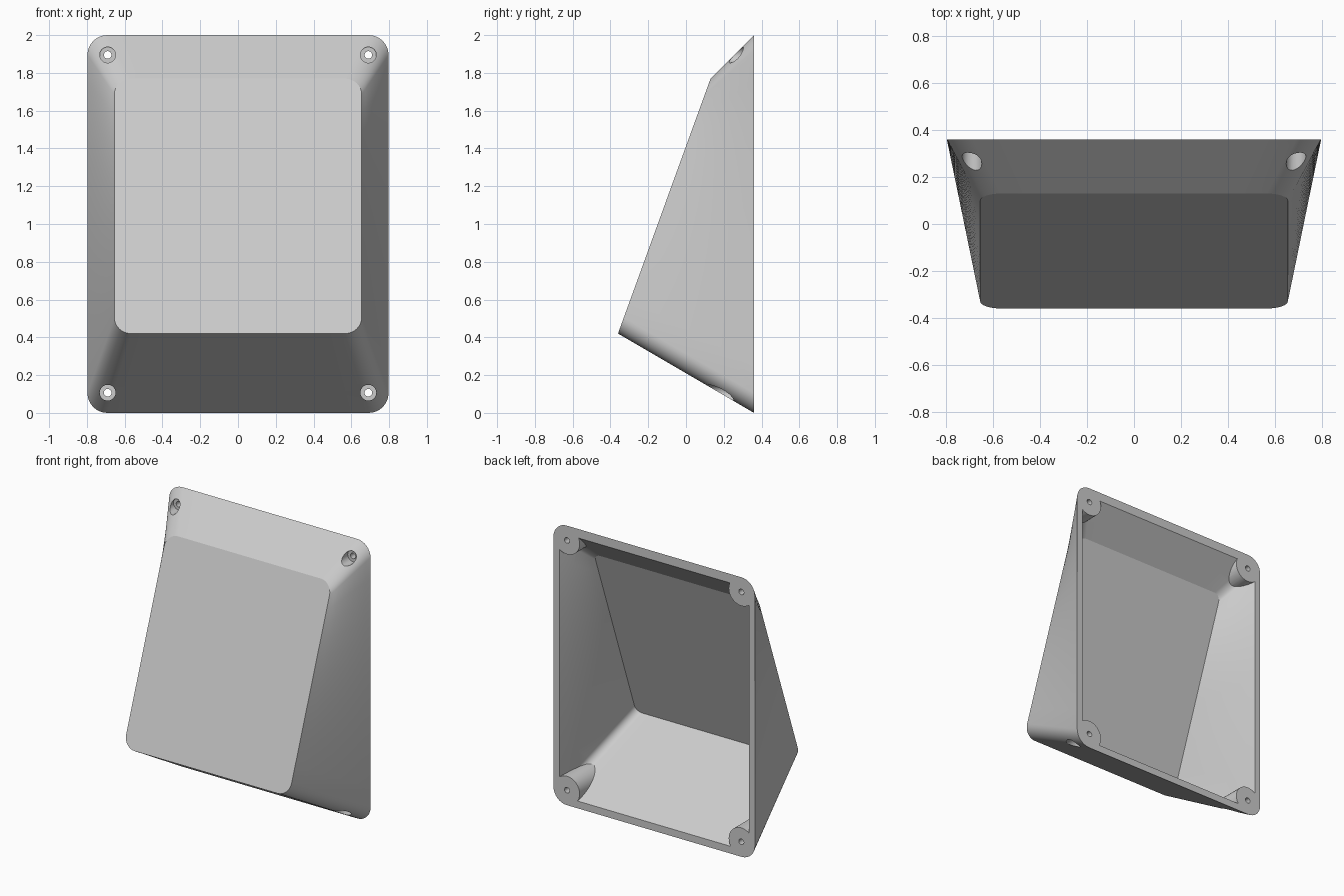
import bpy, bmesh, math
from mathutils import Vector, Matrix

cube = bpy.data.objects.get("Cube")
if cube:
    bpy.data.objects.remove(cube, do_unlink=True)

BACK = 0.36


def rounded_loop(half_width, low, high, radius, arc=8, side=12):
    """Rounded rectangle whose bottom and top edges lie at the (y, z) points low and high."""
    low, high = Vector((0, *low)), Vector((0, *high))
    up = (high - low).normalized()
    height = (high - low).length
    corners = [(half_width - radius, radius, -90), (half_width - radius, height - radius, 0),
               (radius - half_width, height - radius, 90), (radius - half_width, radius, 180)]
    flat = []
    for u, v, start in corners:
        for i in range(arc + 1):
            a = math.radians(start + 90 * i / arc)
            flat.append((Vector((u + radius * math.cos(a), v + radius * math.sin(a))), i == arc))
    points = []
    for i, (p, last) in enumerate(flat):
        q = flat[(i + 1) % len(flat)][0]
        # Straight sides are divided so the twisted walls stay smooth
        points += [p.lerp(q, k / side) for k in range(side)] if last else [p]
    return [low + Vector((p.x, 0, 0)) + up * p.y for p in points]


def finish(bm, name):
    bm.normal_update()
    mesh = bpy.data.meshes.new(name)
    bm.to_mesh(mesh)
    bm.free()
    obj = bpy.data.objects.new(name, mesh)
    bpy.context.scene.collection.objects.link(obj)
    return obj


def loft(name, back, front, lip=0.0, rings=8):
    """Closed solid between two outlines, with an optional straight lip behind the back one."""
    outlines = [[a.lerp(b, r / rings) for a, b in zip(back, front)] for r in range(rings + 1)]
    if lip:
        outlines.insert(0, [a + Vector((0, lip, 0)) for a in back])
    bm = bmesh.new()
    loops = [[bm.verts.new(p) for p in outline] for outline in outlines]
    n = len(back)
    for a, b in zip(loops, loops[1:]):
        for i in range(n):
            j = (i + 1) % n
            bm.faces.new((a[i], a[j], b[j], b[i]))
    bm.faces.new(loops[0][::-1])
    bm.faces.new(loops[-1])
    return finish(bm, name)


def corner_pins(name, radius, y0, y1):
    """Four cylinders along y, one at each screw position."""
    bm = bmesh.new()
    for x in (-0.69, 0.69):
        for z in (0.107, 1.895):
            place = Matrix.Translation((x, (y0 + y1) / 2, z)) @ Matrix.Rotation(math.pi / 2, 4, "X")
            bmesh.ops.create_cone(bm, cap_ends=True, segments=32, radius1=radius,
                                  radius2=radius, depth=y1 - y0, matrix=place)
    return finish(bm, name)


def subtract(target, cutter):
    mod = target.modifiers.new("cut", "BOOLEAN")
    mod.operation = "DIFFERENCE"
    mod.solver = "EXACT"
    mod.object = cutter
    bpy.context.view_layer.update()
    evaluated = target.evaluated_get(bpy.context.evaluated_depsgraph_get())
    result = bpy.data.meshes.new_from_object(evaluated)
    target.modifiers.clear()
    target.data = result
    bpy.data.objects.remove(cutter, do_unlink=True)


# Outer housing: upright back outline lofted to the sloping front panel
housing = loft("sloped_housing",
               rounded_loop(0.797, (BACK, 0), (BACK, 2), 0.105),
               rounded_loop(0.655, (-0.36, 0.42), (0.13, 1.77), 0.09))

# Hollow inside, open at the back, leaving the screw bosses standing
cavity = loft("cavity_cutter",
              rounded_loop(0.751, (BACK, 0.052), (BACK, 1.936), 0.055),
              rounded_loop(0.61, (-0.305, 0.44), (0.169, 1.745), 0.05), lip=0.05)
subtract(cavity, corner_pins("boss_cutter", 0.1, -0.1, 0.6))
subtract(housing, cavity)

# Counterbored screw holes
subtract(housing, corner_pins("counterbore_cutter", 0.042, -0.5, 0.315))
subtract(housing, corner_pins("screw_hole_cutter", 0.02, 0.2, 0.5))

# Single grey plastic
grey = bpy.data.materials.new("light_grey_plastic")
grey.use_nodes = True
colour = (0.6, 0.6, 0.6, 1)
grey.diffuse_color = colour
grey.node_tree.nodes["Principled BSDF"].inputs["Base Color"].default_value = colour
housing.data.materials.clear()
housing.data.materials.append(grey)

bpy.ops.object.select_all(action="DESELECT")
housing.select_set(True)
bpy.context.view_layer.objects.active = housing
bpy.ops.object.shade_smooth_by_angle(angle=math.radians(20))
